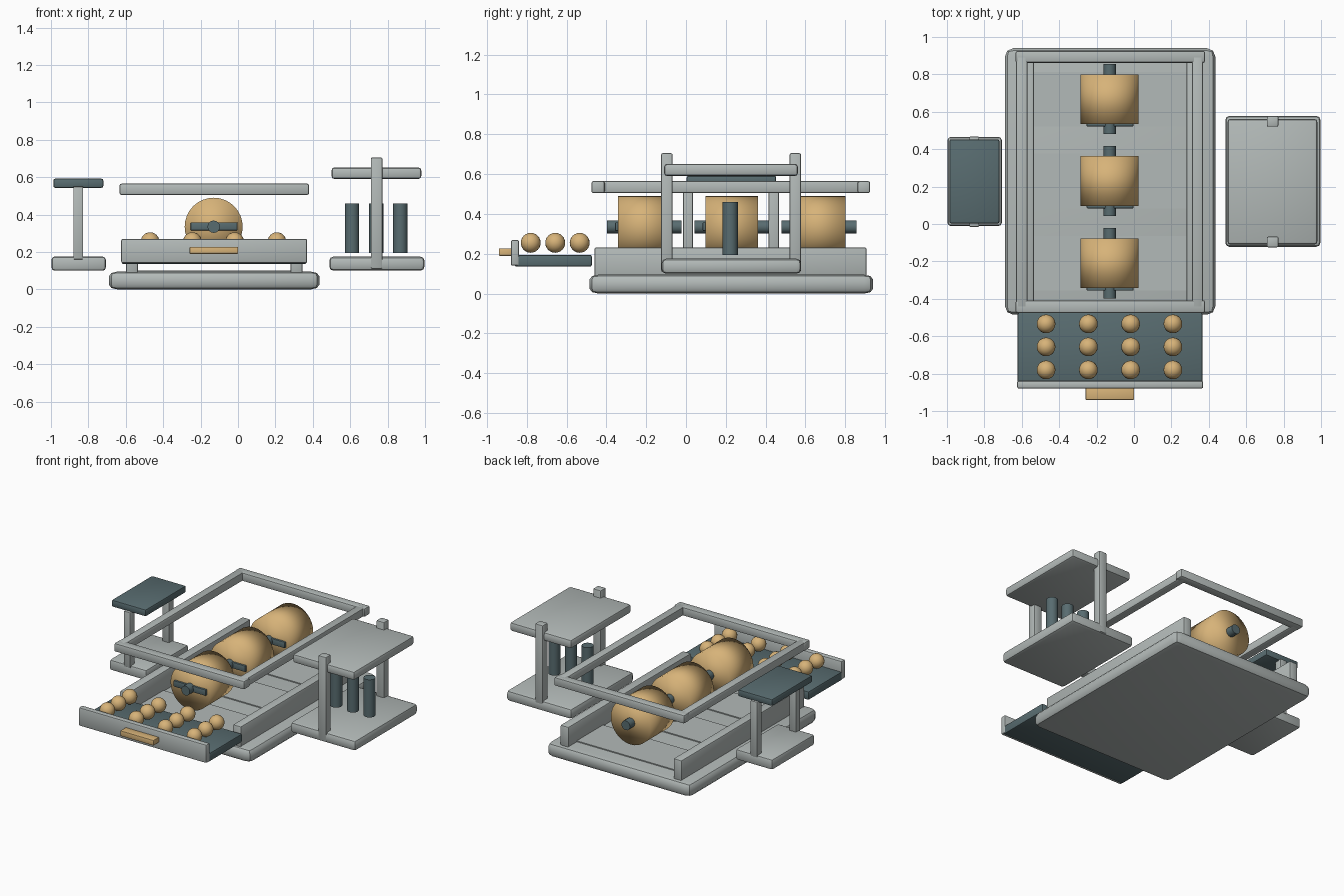
import bpy, bmesh, math
from mathutils import Matrix, Vector

cube = bpy.data.objects.get("Cube")
if cube:
    bpy.data.objects.remove(cube, do_unlink=True)


def material(name, rgb):
    m = bpy.data.materials.new(name)
    m.use_nodes = True
    m.diffuse_color = (*rgb, 1)
    m.node_tree.nodes["Principled BSDF"].inputs["Base Color"].default_value = (*rgb, 1)
    return m


GREY = material("pale grey", (0.45, 0.49, 0.48))
TAN = material("warm tan", (0.68, 0.45, 0.19))
DARK = material("dark slate", (0.098, 0.15, 0.162))


def finish(name, bm, mat, angle=None):
    """Turn a bmesh into a shaded object; no angle means fully smooth."""
    mesh = bpy.data.meshes.new(name)
    bm.to_mesh(mesh)
    bm.free()
    mesh.materials.append(mat)
    ob = bpy.data.objects.new(name, mesh)
    bpy.context.collection.objects.link(ob)
    bpy.ops.object.select_all(action='DESELECT')
    ob.select_set(True)
    bpy.context.view_layer.objects.active = ob
    if angle:
        bpy.ops.object.shade_smooth_by_angle(angle=math.radians(angle))
    else:
        bpy.ops.object.shade_smooth()
    return ob


def box(name, x, y, z, mat=GREY, bevel=0.01, squash=1.0):
    """Rounded box from axis ranges; squash flattens the bevel in height."""
    bm = bmesh.new()
    bmesh.ops.create_cube(bm, size=1)
    size = Vector((x[1] - x[0], y[1] - y[0], z[1] - z[0]))
    bmesh.ops.scale(bm, vec=(size.x, size.y, size.z / squash), verts=bm.verts)
    if bevel:
        bmesh.ops.bevel(bm, geom=bm.edges[:], offset=bevel, segments=2,
                        profile=0.5, affect='EDGES', clamp_overlap=True)
    bmesh.ops.scale(bm, vec=(1, 1, squash), verts=bm.verts)
    centre = Vector((sum(x), sum(y), sum(z))) / 2
    bmesh.ops.translate(bm, vec=centre, verts=bm.verts)
    return finish(name, bm, mat, 40)


def cylinder(name, centre, radius, length, axis, mat, sides=32, angle=40):
    bm = bmesh.new()
    bmesh.ops.create_cone(bm, cap_ends=True, segments=sides, radius1=radius,
                          radius2=radius, depth=length)
    if axis == 'Y':
        bm.transform(Matrix.Rotation(math.pi / 2, 4, 'X'))
    bmesh.ops.translate(bm, vec=centre, verts=bm.verts)
    return finish(name, bm, mat, angle)


# Main bed: plinth and two side rails
box("base_plate", (-0.69, 0.435), (-0.485, 0.94), (0, 0.095), bevel=0.045, squash=0.55)
for side, x in (("right", (-0.6, -0.535)), ("left", (0.28, 0.345))):
    box(side + "_rail", x, (-0.46, 0.907), (0.08, 0.232))

# Raised open frame
for side, x in (("right", (-0.63, -0.57)), ("left", (0.31, 0.37))):
    box(side + "_frame_bar", x, (-0.45, 0.9), (0.505, 0.565))
for side, y in (("front", (-0.475, -0.408)), ("back", (0.862, 0.925))):
    box(side + "_frame_bar", (-0.633, 0.38), y, (0.505, 0.565))

# Three rollers on short shafts, each with a front crossbar and a bed panel
RX, RZ = -0.13, 0.335
for i, y in enumerate((-0.21, 0.23, 0.668), 1):
    cylinder(f"roller_{i}", (RX, y, RZ), 0.155, 0.265, 'Y', TAN, angle=None)
    cylinder(f"roller_shaft_{i}", (RX, y, RZ), 0.033, 0.375, 'Y', DARK, sides=16)
    box(f"roller_crossbar_{i}", (-0.253, -0.003), (y - 0.146, y - 0.12),
        (0.315, 0.358), DARK, bevel=0.004)
    box(f"bed_panel_{i}", (-0.54, 0.285), (y - 0.146, y + 0.146), (0.08, 0.102), bevel=0)

# Pulled-out tray with its front, handle and balls
box("tray", (-0.622, 0.366), (-0.86, -0.473), (0.135, 0.195), DARK)
box("tray_front", (-0.625, 0.37), (-0.88, -0.838), (0.14, 0.27))
box("tray_handle", (-0.258, 0), (-0.94, -0.875), (0.19, 0.227), TAN, bevel=0.003)
for row in range(3):
    for col in range(4):
        bm = bmesh.new()
        bmesh.ops.create_uvsphere(bm, u_segments=20, v_segments=12, radius=0.05)
        spot = (-0.47 + 0.226 * col, -0.78 + 0.123 * row, 0.255)
        bmesh.ops.translate(bm, vec=spot, verts=bm.verts)
        finish(f"ball_{row + 1}_{col + 1}", bm, TAN)

# Small stand on the right
box("small_stand_base", (-0.997, -0.707), (-0.01, 0.465), (0.1, 0.175), bevel=0.016)
box("small_stand_top", (-0.987, -0.72), (0.003, 0.453), (0.543, 0.592), DARK)
for end, y in (("front", (-0.015, 0.035)), ("back", (0.415, 0.467))):
    box(f"small_stand_{end}_leg", (-0.88, -0.828), y, (0.16, 0.55), bevel=0.005)

# Large stand on the left
box("large_stand_base", (0.488, 0.997), (-0.122, 0.578), (0.1, 0.175), bevel=0.022)
box("large_stand_top", (0.5, 0.98), (-0.11, 0.562), (0.59, 0.652), bevel=0.016)
for end, y in (("front", (-0.125, -0.067)), ("back", (0.52, 0.578))):
    box(f"large_stand_{end}_post", (0.71, 0.772), y, (0.11, 0.705), bevel=0.008)
for i in range(3):
    cylinder(f"pillar_{i + 1}", (0.61 + 0.129 * i, 0.222, 0.327), 0.038, 0.265, 'Z', DARK, sides=24)
